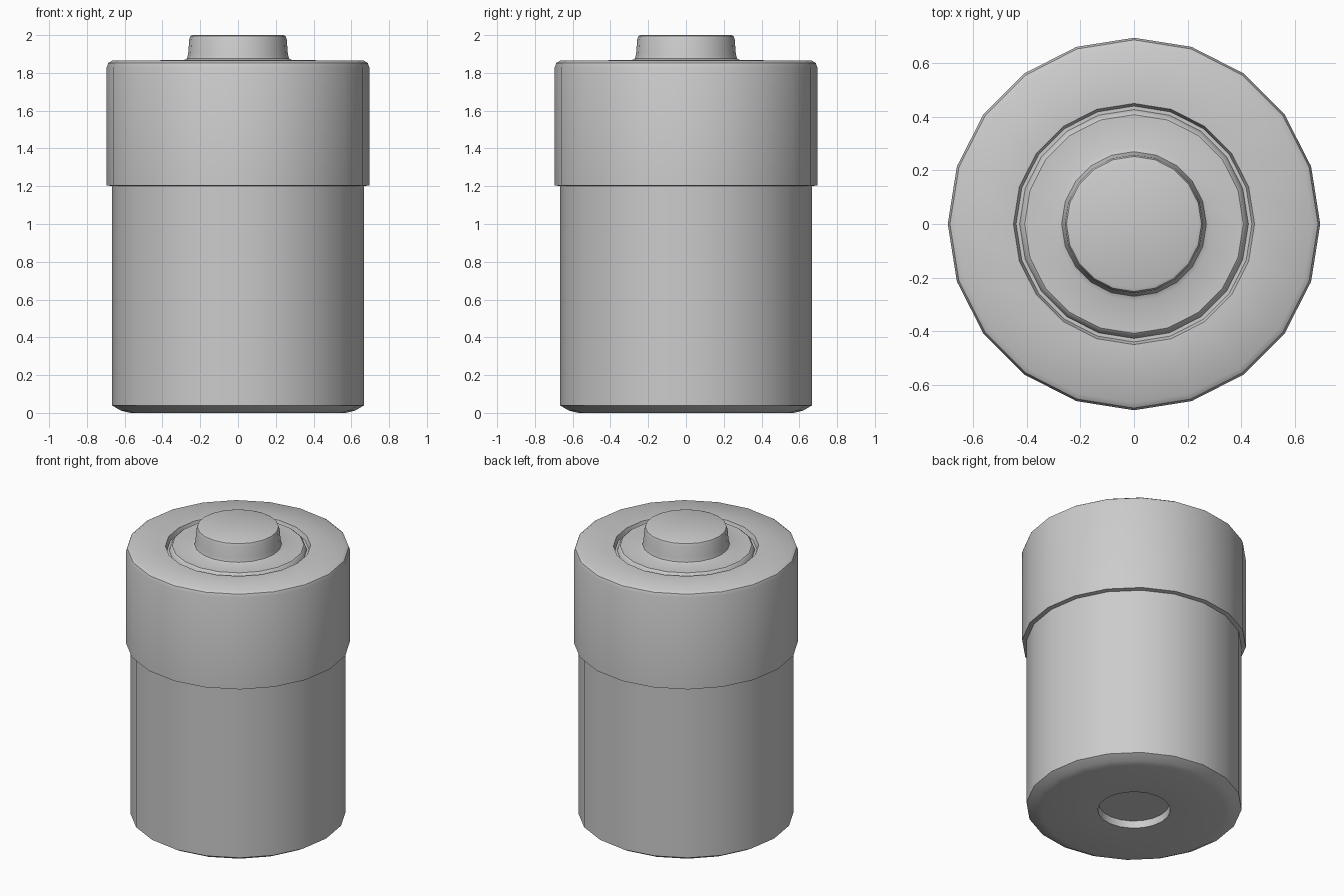
import bpy, bmesh
from math import sin, cos, pi, radians

if "Cube" in bpy.data.objects:
    bpy.data.objects.remove(bpy.data.objects["Cube"])

SIDES = 20


def lathe(name, profile):
    """Spin (radius, z) points around z; a zero radius closes to a point."""
    bm = bmesh.new()
    rings = []
    for r, z in profile:
        n = SIDES if r > 0 else 1
        rings.append([bm.verts.new((r * cos(2 * pi * i / SIDES),
                                    r * sin(2 * pi * i / SIDES), z)) for i in range(n)])
    for a, b in zip(rings, rings[1:]):
        for i in range(SIDES):
            j = (i + 1) % SIDES
            if len(a) == 1:
                bm.faces.new((a[0], b[j], b[i]))
            elif len(b) == 1:
                bm.faces.new((a[i], a[j], b[0]))
            else:
                bm.faces.new((a[i], a[j], b[j], b[i]))
    mesh = bpy.data.meshes.new(name)
    bm.to_mesh(mesh)
    bm.free()
    obj = bpy.data.objects.new(name, mesh)
    bpy.context.collection.objects.link(obj)
    bpy.ops.object.select_all(action='DESELECT')
    obj.select_set(True)
    bpy.context.view_layer.objects.active = obj
    bpy.ops.object.shade_smooth_by_angle(angle=radians(35))
    return obj


# Lower casing with recessed base contact and chamfered foot
lathe("casing", [(0, 0.06), (0.22, 0.06), (0.225, 0.012), (0.57, 0.0),
                 (0.62, 0.012), (0.668, 0.04), (0.668, 1.2)])

# Wider collar with bevelled rim and a narrow groove in its top
lathe("collar", [(0.668, 1.2), (0.695, 1.205), (0.695, 1.83), (0.687, 1.852),
                 (0.667, 1.865), (0.45, 1.865), (0.44, 1.835), (0.427, 1.835),
                 (0.418, 1.86), (0.408, 1.868)])

# Inner disc flowing into the raised terminal
lathe("terminal", [(0.408, 1.868), (0.288, 1.868), (0.27, 1.876), (0.264, 1.9),
                   (0.258, 1.978), (0.252, 1.995), (0.24, 2.0), (0, 2.0)])
